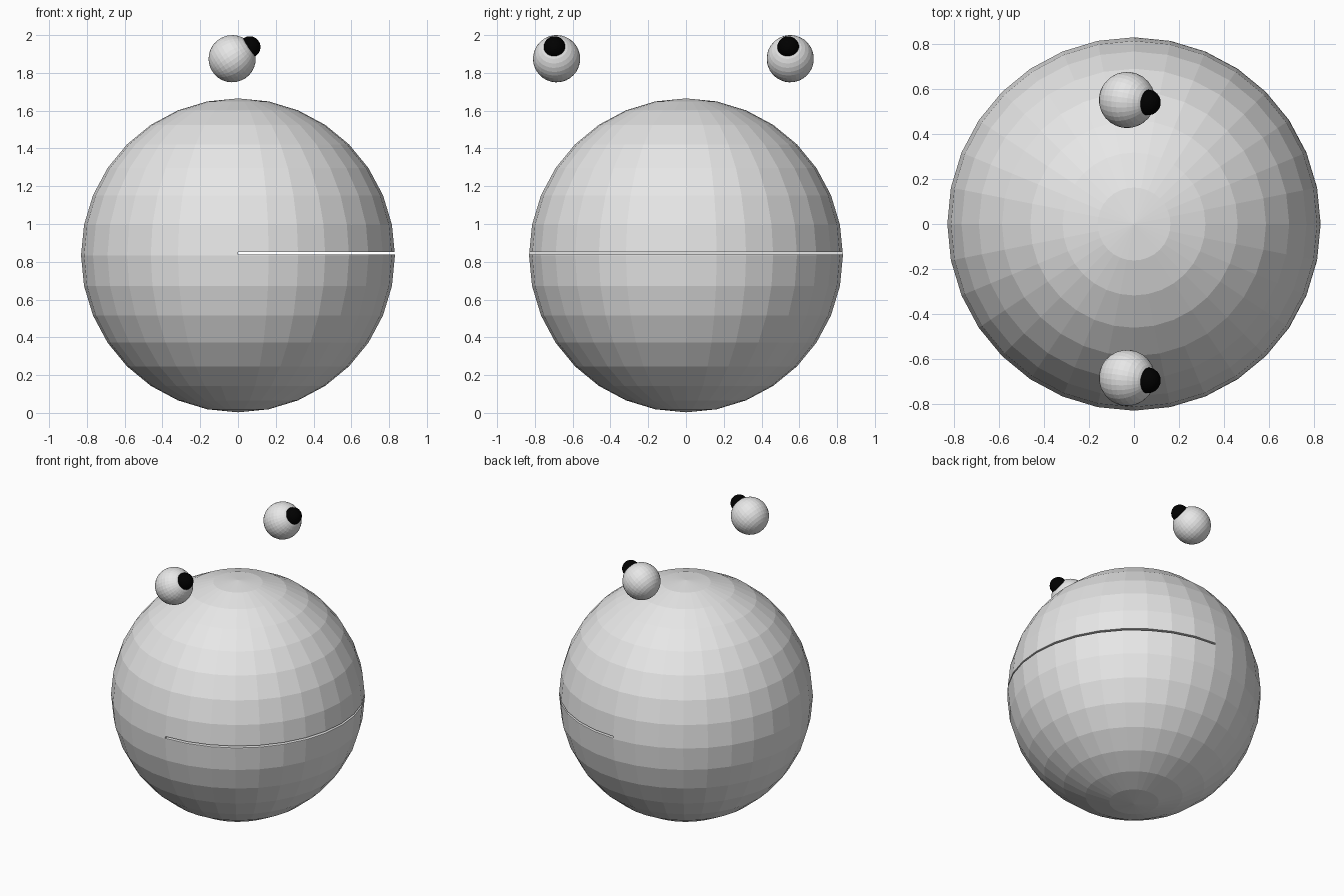
import bpy
from mathutils import Vector

default_cube = bpy.data.objects.get("Cube")
if default_cube:
    bpy.data.objects.remove(default_cube, do_unlink=True)


def make_material(name, colour):
    mat = bpy.data.materials.new(name)
    mat.use_nodes = True
    mat.diffuse_color = colour
    mat.node_tree.nodes["Principled BSDF"].inputs["Base Color"].default_value = colour
    return mat


pale_grey = make_material("pale_grey", (0.8, 0.8, 0.8, 1))
black = make_material("black", (0.0, 0.0, 0.0, 1))


def add_ball(name, centre, radius, mat, pole=Vector((0, 0, 1))):
    """Flat-shaded ball whose pole points along the given direction."""
    turn = Vector((0, 0, 1)).rotation_difference(pole).to_euler()
    bpy.ops.mesh.primitive_uv_sphere_add(segments=32, ring_count=16, radius=radius,
                                         location=centre, rotation=turn)
    ball = bpy.context.object
    ball.name = name
    ball.data.materials.append(mat)
    return ball


# Body with a thin mouth slit through its +x half
BODY_RADIUS = 0.831
body = add_ball("body", (0, 0, BODY_RADIUS + 0.003), BODY_RADIUS, pale_grey)

bpy.ops.mesh.primitive_cube_add(size=1, location=(0.5, 0, 0.845))
cutter = bpy.context.object
cutter.name = "mouth_cutter"
cutter.scale = (1, 2, 0.013)
cutter.hide_render = True
cutter.data.materials.append(pale_grey)

slit = body.modifiers.new("mouth_slit", "BOOLEAN")
slit.operation = "DIFFERENCE"
slit.solver = "EXACT"
slit.object = cutter
bpy.context.view_layer.objects.active = body
bpy.ops.object.modifier_apply(modifier=slit.name)
bpy.data.objects.remove(cutter, do_unlink=True)

# Floating eyes with bulging pupils looking up and toward +x
gaze = Vector((0.093, -0.011, 0.062))
for side, y in (("front", -0.685), ("back", 0.552)):
    centre = Vector((-0.031, y, 1.875))
    add_ball(side + "_eye", centre, 0.125, pale_grey, gaze)
    add_ball(side + "_pupil", centre + gaze, 0.057, black, gaze)
